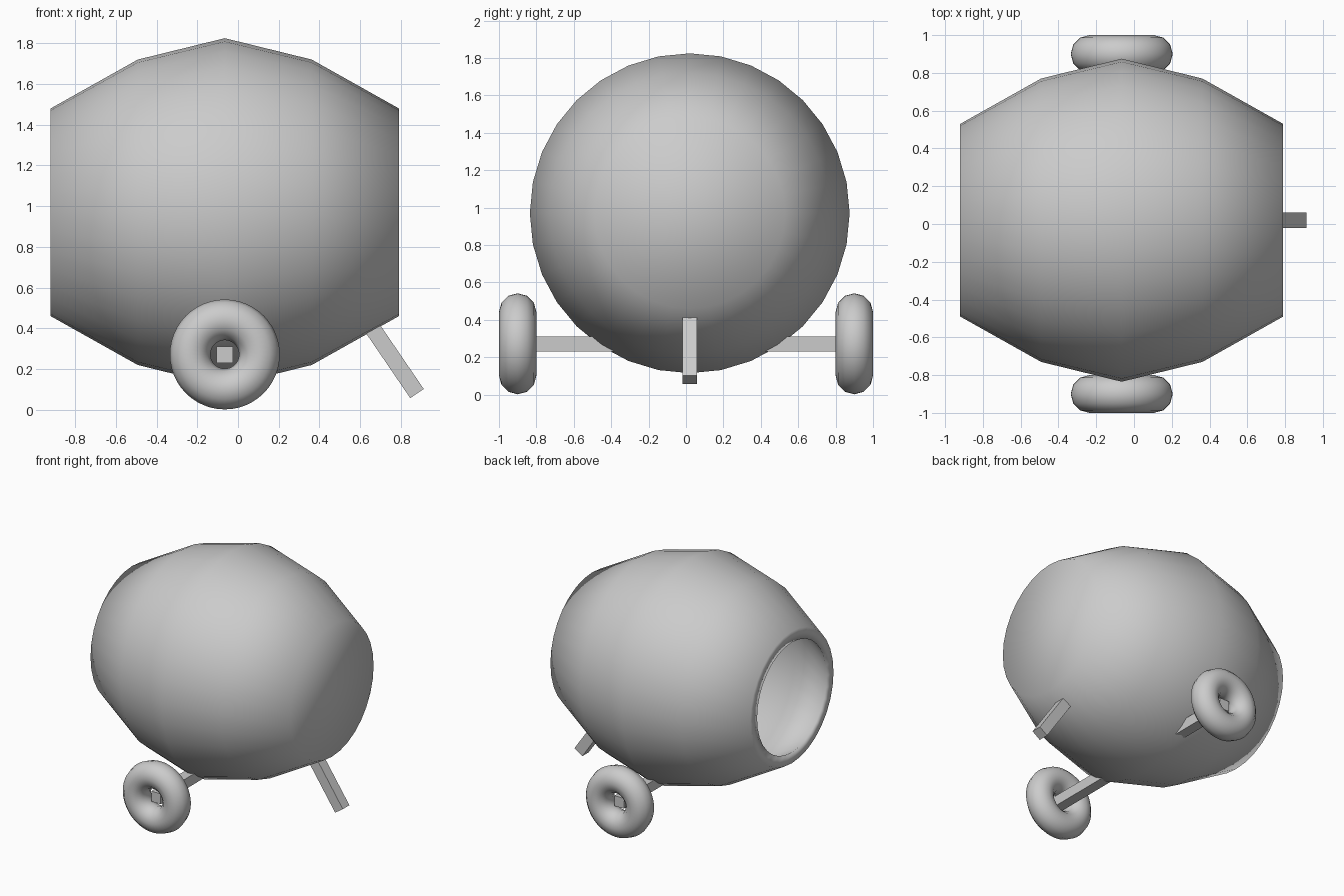
import bpy, bmesh
from math import sin, cos, pi, radians

if "Cube" in bpy.data.objects:
    bpy.data.objects.remove(bpy.data.objects["Cube"])

CX, CY, CZ = -0.065, 0.02, 0.97   # drum centre
SEGS = 32


def box(name, size, loc, rot_y=0.0):
    bpy.ops.mesh.primitive_cube_add(size=1, location=loc, rotation=(0, rot_y, 0))
    ob = bpy.context.object
    ob.name = name
    ob.scale = size
    return ob


def revolve_x(name, profile):
    """Spin (x, radius) points round the x axis and cap both profile ends."""
    bm = bmesh.new()
    rings = [[bm.verts.new((x, r * sin(2 * pi * i / SEGS), r * cos(2 * pi * i / SEGS)))
              for i in range(SEGS)] for x, r in profile]
    for a, b in zip(rings, rings[1:]):
        for i in range(SEGS):
            j = (i + 1) % SEGS
            bm.faces.new((a[i], a[j], b[j], b[i]))
    bm.faces.new(rings[0])
    bm.faces.new(rings[-1])
    bmesh.ops.recalc_face_normals(bm, faces=bm.faces)
    me = bpy.data.meshes.new(name)
    bm.to_mesh(me)
    bm.free()
    me.shade_smooth()
    ob = bpy.data.objects.new(name, me)
    bpy.context.collection.objects.link(ob)
    return ob


# Hollow drum: closed at +x, open mouth at -x
drum = revolve_x("drum", [
    (0.855, 0.51), (0.427, 0.75), (0, 0.855), (-0.427, 0.75), (-0.855, 0.51),
    (-0.855, 0.425), (-0.427, 0.66), (0, 0.765), (0.427, 0.66), (0.77, 0.46)])
drum.location = (CX, CY, CZ)

# Wheels
for side, label in ((-1, "front"), (1, "back")):
    bpy.ops.mesh.primitive_torus_add(
        major_radius=0.17, minor_radius=0.1, major_segments=48, minor_segments=12,
        location=(CX, 0.9 * side, 0.272), rotation=(pi / 2, 0, 0))
    wheel = bpy.context.object
    wheel.name = label + "_wheel"
    wheel.data.shade_smooth()

# Square axle and the slanted rear leg
box("axle", (0.08, 1.82, 0.08), (CX, 0, 0.27))
ang, length = radians(34.3), 0.45
box("rear_leg", (0.08, 0.08, length),
    (0.879 - sin(ang) * length / 2, CY, 0.08 + cos(ang) * length / 2), -ang)
